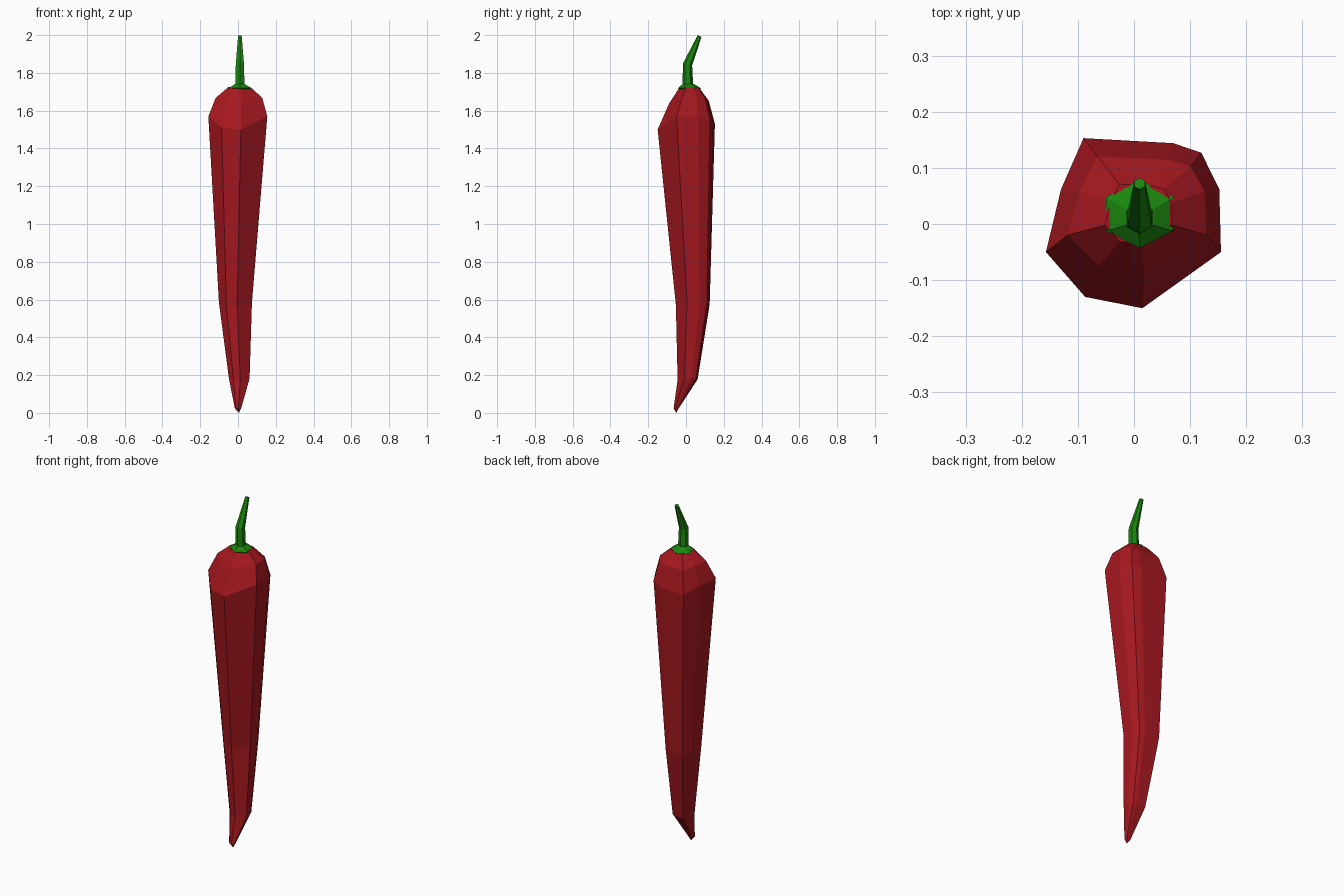
import bpy, bmesh, math

if "Cube" in bpy.data.objects:
    bpy.data.objects.remove(bpy.data.objects["Cube"])


def material(name, rgb):
    m = bpy.data.materials.new(name)
    m.diffuse_color = (*rgb, 1)
    m.use_nodes = True
    m.node_tree.nodes["Principled BSDF"].inputs["Base Color"].default_value = m.diffuse_color
    return m


def loft(name, rings, mat, bottom_tip=None):
    """Skin a stack of equal-count rings; close both ends with flat or pointed caps."""
    bm = bmesh.new()
    loops = [[bm.verts.new(p) for p in ring] for ring in rings]
    n = len(loops[0])
    for a, b in zip(loops, loops[1:]):
        for i in range(n):
            j = (i + 1) % n
            bm.faces.new((a[i], a[j], b[j], b[i]))
    bm.faces.new(loops[-1])
    if bottom_tip:
        tip = bm.verts.new(bottom_tip)
        for i in range(n):
            bm.faces.new((tip, loops[0][(i + 1) % n], loops[0][i]))
    else:
        bm.faces.new(loops[0][::-1])
    bmesh.ops.recalc_face_normals(bm, faces=bm.faces)
    me = bpy.data.meshes.new(name)
    bm.to_mesh(me)
    bm.free()
    me.materials.append(mat)
    ob = bpy.data.objects.new(name, me)
    bpy.context.collection.objects.link(ob)
    return ob


red = material("pepper_red", (0.38, 0.009, 0.014))
green = material("stem_green", (0.010, 0.24, 0.004))

# Pepper body: one irregular cross-section (x, y, shoulder height offset), scaled along a bent spine
section = [(0.015, -0.15, -0.05), (0.155, -0.05, 0.02), (0.152, 0.062, 0.02),
           (0.12, 0.127, 0.0), (0.07, 0.144, -0.02), (-0.09, 0.153, -0.02),
           (-0.13, 0.062, 0.01), (-0.157, -0.05, 0.02), (-0.087, -0.13, -0.04)]
# spine: centre x, centre y, z, scale x, scale y, amount of height offset
spine = [(0.0, -0.052, 0.025, 0.11, 0.09, 0),
         (0.007, 0.008, 0.18, 0.35, 0.35, 0.1),
         (-0.013, 0.035, 0.58, 0.56, 0.59, 0.2),
         (0, 0, 1.55, 1, 1, 1),
         (0.006, 0.015, 1.66, 0.79, 0.69, 0.4),
         (0.008, 0.016, 1.722, 0.38, 0.36, 0.1)]
body = [[(cx + x * sx, cy + y * sy, z + dz * k) for x, y, dz in section]
        for cx, cy, z, sx, sy, k in spine]
loft("pepper_body", body, red, bottom_tip=(0.005, -0.052, 0.0))


def hexagon(y, z, r, tilt=0.0, squash=1.0):
    return [(0.01 + r * math.sin(a), y + squash * r * math.cos(a) * math.cos(tilt),
             z - r * math.cos(a) * math.sin(tilt))
            for a in (math.radians(60 * i) for i in range(6))]


# Calyx cap and bent stem: hexagonal
loft("calyx", [hexagon(0.018, 1.708, 0.06, 0, 0.88), hexagon(0.018, 1.719, 0.069, 0, 0.88),
               hexagon(0.012, 1.742, 0.029)], green)
loft("stem", [hexagon(0.01, 1.735, 0.028), hexagon(0.008, 1.845, 0.025, 0.2),
              hexagon(0.072, 1.995, 0.011, 0.4)], green)
